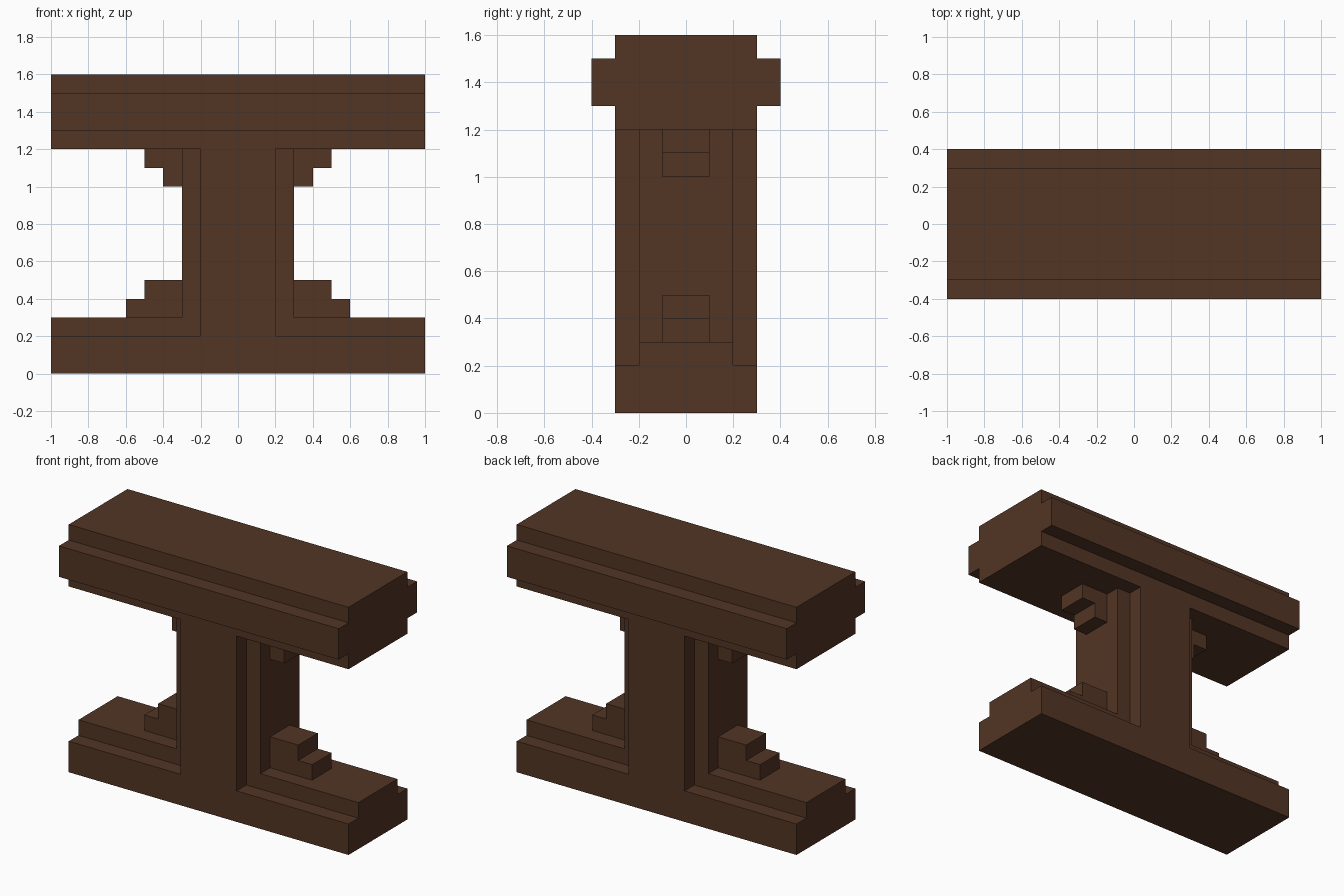
import bpy
import bmesh

if "Cube" in bpy.data.objects:
    bpy.data.objects.remove(bpy.data.objects["Cube"])

wood = bpy.data.materials.new("dark_brown_wood")
wood.diffuse_color = (0.085, 0.035, 0.018, 1.0)
wood.use_nodes = True
wood.node_tree.nodes["Principled BSDF"].inputs["Base Color"].default_value = wood.diffuse_color


def prism(name, outline, axis, low, high):
    """Extrude a flat outline along an axis: 'x' takes (y, z), 'y' takes (x, z), 'z' takes (x, y)."""
    place = {"x": lambda a, b: (low, a, b),
             "y": lambda a, b: (a, low, b),
             "z": lambda a, b: (a, b, low)}[axis]
    shift = [(high - low) if axis == k else 0 for k in "xyz"]
    bm = bmesh.new()
    face = bm.faces.new([bm.verts.new(place(a, b)) for a, b in outline])
    new = bmesh.ops.extrude_face_region(bm, geom=[face])["geom"]
    bmesh.ops.translate(bm, vec=shift, verts=[v for v in new if isinstance(v, bmesh.types.BMVert)])
    bmesh.ops.recalc_face_normals(bm, faces=bm.faces)
    mesh = bpy.data.meshes.new(name)
    bm.to_mesh(mesh)
    bm.free()
    mesh.materials.append(wood)
    obj = bpy.data.objects.new(name, mesh)
    bpy.context.collection.objects.link(obj)
    return obj


def mirrored(half):
    """Complete a right-hand half outline by reflecting it."""
    return half + [(-a, b) for a, b in reversed(half)]


# Stepped foot and table top, both running the full width
prism("foot", mirrored([(0.3, 0), (0.3, 0.2), (0.2, 0.2), (0.2, 0.3)]), "x", -1, 1)
prism("table_top", mirrored([(0.3, 1.2), (0.3, 1.3), (0.4, 1.3), (0.4, 1.5),
                             (0.3, 1.5), (0.3, 1.6)]), "x", -1, 1)

# Cross-shaped post, with its front and back strips reaching down to the foot's ledge
prism("post", mirrored([(0.2, -0.3), (0.2, -0.2), (0.3, -0.2),
                        (0.3, 0.2), (0.2, 0.2), (0.2, 0.3)]), "z", 0.3, 1.2)
for side, y in (("front", -0.3), ("back", 0.2)):
    prism(side + "_post_base", mirrored([(0.2, 0.2), (0.2, 0.3)]), "y", y, y + 0.1)

# Stepped brackets on both sides of the post
lower = [(0.3, 0.3), (0.6, 0.3), (0.6, 0.4), (0.5, 0.4), (0.5, 0.5), (0.3, 0.5)]
upper = [(0.3, 1.2), (0.5, 1.2), (0.5, 1.1), (0.4, 1.1), (0.4, 1.0), (0.3, 1.0)]
for side, s in (("left", -1), ("right", 1)):
    for level, steps in (("lower", lower), ("upper", upper)):
        prism(f"{side}_{level}_bracket", [(s * x, z) for x, z in steps], "y", -0.1, 0.1)
